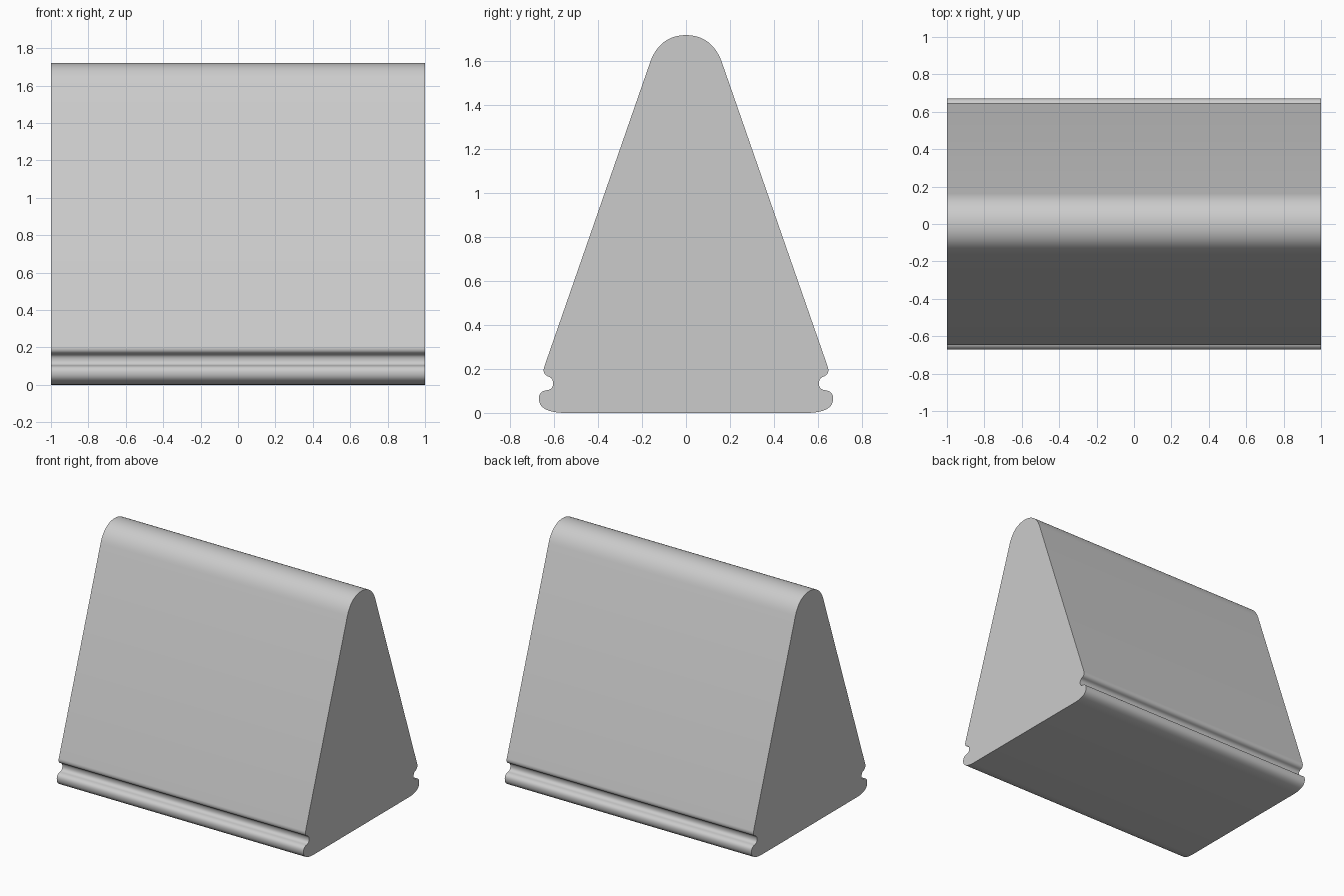
import bpy, bmesh
from mathutils import Vector
from mathutils.geometry import interpolate_bezier

if "Cube" in bpy.data.objects:
    bpy.data.objects.remove(bpy.data.objects["Cube"])

# Half of the end profile as (y, z) bezier spans: start, handle, handle, end
spans = [
    ((0.56, 0.0), (0.635, 0.003), (0.67, 0.025), (0.67, 0.065)),       # rounded foot
    ((0.67, 0.065), (0.67, 0.09), (0.655, 0.1), (0.635, 0.103)),       # foot top
    ((0.635, 0.103), (0.617, 0.105), (0.605, 0.114), (0.605, 0.133)),  # groove lower
    ((0.605, 0.133), (0.605, 0.152), (0.613, 0.16), (0.625, 0.165)),   # groove upper
    ((0.625, 0.165), (0.645, 0.172), (0.652, 0.187), (0.646, 0.208)),  # wall lip
    ((0.163, 1.597), (0.136, 1.675), (0.08, 1.72), (0.0, 1.72)),       # rounded ridge
]
half = []
for span in spans:
    for p in interpolate_bezier(*[Vector((y, z, 0)) for y, z in span], 13):
        if not half or (p - half[-1]).length > 1e-5:
            half.append(p)

# Mirror the half profile into a closed outline
outline = [(p.x, p.y) for p in half] + [(-p.x, p.y) for p in reversed(half[:-1])]

# Extrude the outline along x
bm = bmesh.new()
cap = bm.faces.new([bm.verts.new((-1, y, z)) for y, z in outline])
ext = bmesh.ops.extrude_face_region(bm, geom=[cap], use_keep_orig=True)
moved = [g for g in ext["geom"] if isinstance(g, bmesh.types.BMVert)]
bmesh.ops.translate(bm, vec=(2, 0, 0), verts=moved)
bmesh.ops.recalc_face_normals(bm, faces=bm.faces)
mesh = bpy.data.meshes.new("wedge_block")
bm.to_mesh(mesh)
bm.free()

block = bpy.data.objects.new("wedge_block", mesh)
bpy.context.collection.objects.link(block)
bpy.context.view_layer.objects.active = block
block.select_set(True)
bpy.ops.object.shade_smooth_by_angle(angle=0.6)
